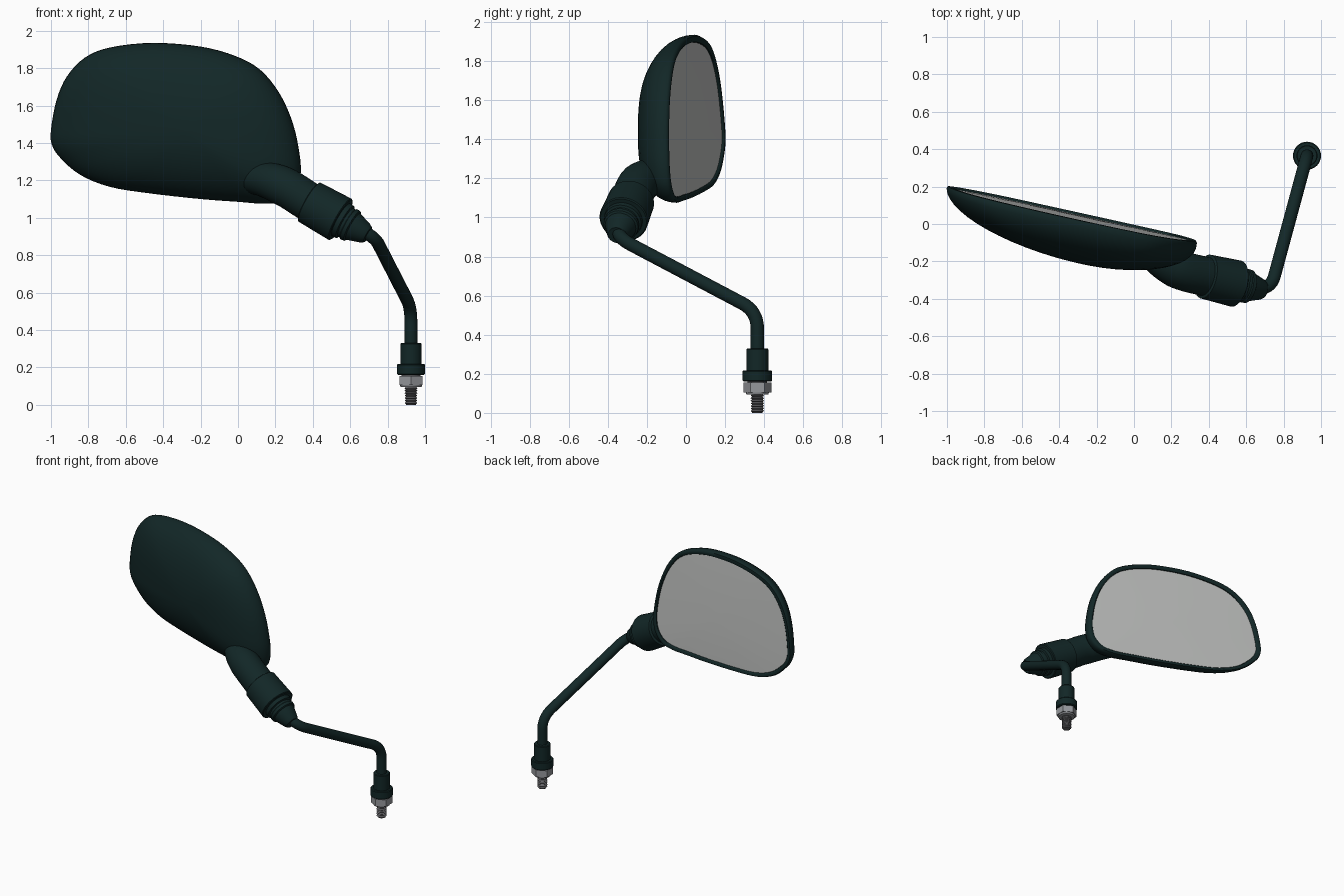
import bpy, bmesh, math
from mathutils import Vector, Quaternion

old = bpy.data.objects.get("Cube")
if old:
    bpy.data.objects.remove(old, do_unlink=True)


def material(name, color, rough=0.5):
    m = bpy.data.materials.new(name)
    m.use_nodes = True
    m.diffuse_color = (*color, 1)
    bsdf = m.node_tree.nodes["Principled BSDF"]
    bsdf.inputs["Base Color"].default_value = (*color, 1)
    bsdf.inputs["Roughness"].default_value = rough
    return m


PLASTIC = material("dark teal plastic", (0.006, 0.02, 0.02))
GLASS = material("mirror grey", (0.55, 0.56, 0.55))
STEEL = material("nut steel", (0.3, 0.31, 0.33))
THREAD = material("thread steel", (0.13, 0.13, 0.14))


def loft(name, rings, mat, angle=35):
    """Skin a list of equally sized rings and cap both ends."""
    bm = bmesh.new()
    loops = [[bm.verts.new(p) for p in ring] for ring in rings]
    n = len(loops[0])
    for a, b in zip(loops, loops[1:]):
        for i in range(n):
            j = (i + 1) % n
            bm.faces.new((a[i], a[j], b[j], b[i]))
    bm.faces.new(loops[0])
    bm.faces.new(loops[-1])
    bmesh.ops.recalc_face_normals(bm, faces=bm.faces)
    mesh = bpy.data.meshes.new(name)
    bm.to_mesh(mesh)
    bm.free()
    mesh.materials.append(mat)
    ob = bpy.data.objects.new(name, mesh)
    bpy.context.collection.objects.link(ob)
    bpy.ops.object.select_all(action='DESELECT')
    ob.select_set(True)
    bpy.context.view_layer.objects.active = ob
    bpy.ops.object.shade_smooth_by_angle(angle=math.radians(angle))
    return ob


def sweep(name, path, radii, mat, n=24, turn=0.0, angle=35):
    """Circular sections along a path, without twisting."""
    path = [Vector(p) for p in path]
    q, last, rings = Quaternion(), Vector((0, 0, 1)), []
    for i, p in enumerate(path):
        d = path[min(i + 1, len(path) - 1)] - path[max(i - 1, 0)]
        d = d.normalized() if d.length > 1e-6 else last
        q = last.rotation_difference(d) @ q
        last = d
        rings.append([p + q @ Vector((radii[i] * math.cos(a), radii[i] * math.sin(a), 0))
                      for a in (turn + math.tau * k / n for k in range(n))])
    return loft(name, rings, mat, angle)


def turned(name, origin, axis, profile, mat, **kw):
    """Lathe-like part: profile is (distance along axis, radius)."""
    path = [Vector(origin) + Vector(axis) * t for t, r in profile]
    return sweep(name, path, [r for t, r in profile], mat, **kw)


def spline(pts, steps, closed):
    """Catmull-Rom samples through the points."""
    n, out = len(pts), []
    pts = [Vector(p) for p in pts]
    get = (lambda i: pts[i % n]) if closed else (lambda i: pts[max(0, min(i, n - 1))])
    for i in range(n if closed else n - 1):
        a, b, c, d = (get(i + k) for k in (-1, 0, 1, 2))
        for s in range(steps):
            t = s / steps
            out.append(0.5 * (2 * b + (c - a) * t + (2 * a - 5 * b + 4 * c - d) * t * t
                              + (3 * b - a - 3 * c + d) * t ** 3))
    return out if closed else out + [pts[-1]]


def rounded(corners, reach, steps=8):
    """Polyline with its inner corners rounded."""
    pts = [Vector(p) for p in corners]
    out = [pts[0]]
    for a, b, c in zip(pts, pts[1:], pts[2:]):
        u = b + (a - b).normalized() * min(reach, (a - b).length * 0.9)
        v = b + (c - b).normalized() * min(reach, (c - b).length * 0.9)
        for s in range(steps + 1):
            t = s / steps
            out.append(u.lerp(b, t).lerp(b.lerp(v, t), t))
    return out + [pts[-1]]


# Mirror head outline (x, z)
outline = spline([
    (-1, 1.47), (-.97, 1.63), (-.915, 1.755), (-.82, 1.855), (-.685, 1.91), (-.455, 1.935),
    (-.2, 1.915), (-.015, 1.865), (.12, 1.79), (.225, 1.66), (.295, 1.5), (.33, 1.335),
    (.335, 1.23), (.315, 1.15), (.25, 1.09), (.14, 1.075), (0, 1.085), (-.2, 1.1),
    (-.47, 1.13), (-.685, 1.165), (-.845, 1.23), (-.95, 1.32), (-.995, 1.39)], 4, True)
CENTRE = Vector((-.28, 1.46))


def head_ring(sx, sz, depth):
    ring = []
    for p in outline:
        x = CENTRE.x + (p.x - CENTRE.x) * sx
        z = CENTRE.y + (p.y - CENTRE.y) * sz
        ring.append((x, -.026 - .2256 * x - .05 * (z - CENTRE.y) - depth, z))
    return ring


# Domed shell, with a rim folded in around the glass
rings = [head_ring(.948, .92, .02), head_ring(.95, .922, .003), head_ring(.965, .945, -.004),
         head_ring(.99, .985, -.002)]
for k in range(15):
    a = math.pi / 2 * k / 14
    s = max(math.cos(a), .01)
    rings.append(head_ring(s, s, .01 + .24 * math.sin(a)))
loft("mirror_housing", rings, PLASTIC, 50)

# Slightly bulged glass
glass = [head_ring(.947, .919, .018)]
for s in (.947, .8, .6, .4, .2, .01):
    glass.append(head_ring(s, s * .97, .01 - .008 * (1 - s * s)))
loft("mirror_glass", glass, GLASS, 50)

# Neck from the shell to the joint collar
JOINT, AXIS = Vector((.465, -.3, 1.037)), Vector((.855, -.2, -.48)).normalized()
neck = spline([(.08, -.13, 1.215), (.16, -.2, 1.2), (.26, -.25, 1.16),
               JOINT - AXIS * .1, JOINT], 6, False)
sweep("neck", neck, [.085 + .02 * min(1, i / 10) for i in range(len(neck))], PLASTIC, n=32)

# Joint collar and stepped boot
turned("joint_collar", JOINT, AXIS,
       [(-.1, .112), (-.095, .12), (.095, .126), (.1, .12)], PLASTIC, n=32)
turned("joint_boot", JOINT, AXIS,
       [(.09, .1), (.125, .098), (.13, .086), (.145, .086), (.15, .092), (.17, .09),
        (.176, .08), (.25, .056), (.268, .045)], PLASTIC, n=32)

# Bent stem
FOOT = Vector((.925, .365, 0))
UP = Vector((0, 0, 1))
stem = rounded([FOOT + UP * .3, FOOT + UP * .52, (.73, -.355, .9), JOINT + AXIS * .18], .09)
sweep("stem", stem, [.034] * len(stem), PLASTIC, n=20)

# Foot: sleeve, collar, nut, washer and threaded stud
turned("stem_sleeve", FOOT, UP, [(.2, .056), (.325, .056), (.33, .052)], PLASTIC, n=32)
turned("stem_collar", FOOT, UP,
       [(.16, .07), (.165, .075), (.213, .075), (.218, .07)], PLASTIC, n=32)
turned("lock_nut", FOOT, UP, [(.105, .072), (.155, .072)], STEEL, n=6, turn=math.pi / 6)
turned("washer", FOOT, UP, [(.095, .056), (.106, .06)], STEEL, n=32)
turned("nut_core", FOOT, UP, [(.15, .05), (.165, .05)], THREAD, n=24)
threads = [(0, .026)]
for k in range(8):
    threads += [(.004 + k * .013, .027), (.010 + k * .013, .034)]
turned("threaded_stud", FOOT, UP, threads, THREAD, n=24)
